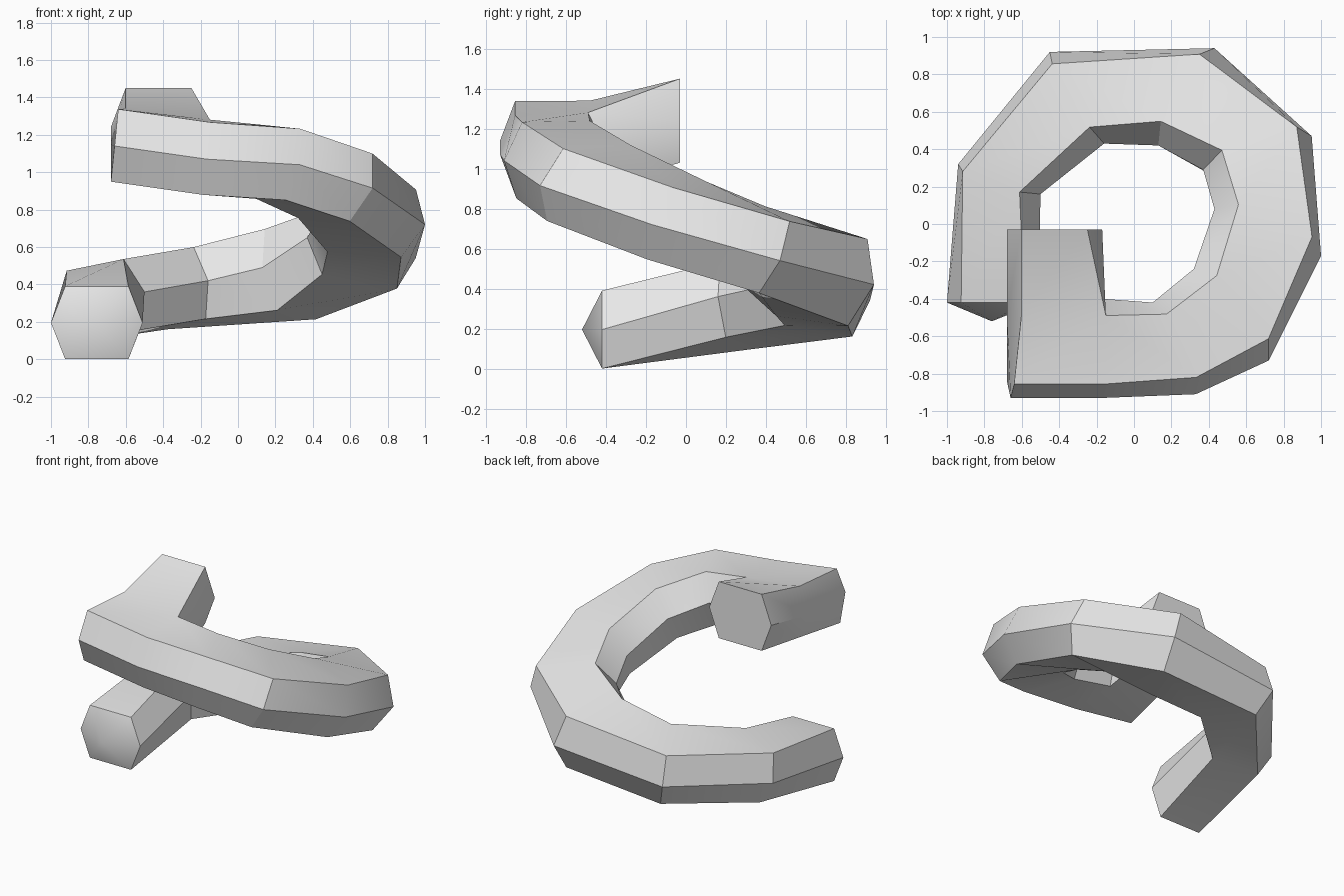
import bpy
import bmesh
import math
from mathutils import Vector

if "Cube" in bpy.data.objects:
    bpy.data.objects.remove(bpy.data.objects["Cube"], do_unlink=True)

FLAT = 0.345   # half width of the flat top, as a share of the full width

# Stations along the coil: outer edge, inner edge
stations = [
    ((-1.0, -.42, .195), (-.51, -.42, .195)),
    ((-.94, .32, .27), (-.50, .16, .36)),
    ((-.45, .92, .34), (-.16, .43, .42)),
    ((.43, .94, .42), (.13, .42, .49)),
    ((.95, .47, .54), (.37, .29, .65)),
    ((1.0, -.17, .72), (.43, .08, .76)),
    ((.72, -.73, .915), (.32, -.24, .94)),
    ((.33, -.91, 1.04), (.10, -.42, 1.05)),
    ((-.17, -.93, 1.07), (-.17, -.40, 1.09)),
]
stations = [(Vector(o), Vector(i)) for o, i in stations]


def hexagon(outer, inner, tangent, height):
    """Six-sided section: outer edge, top pair, inner edge, bottom pair."""
    mid, width = (outer + inner) / 2, outer - inner
    up = tangent.cross(width).normalized() * height
    if up.z < 0:
        up = -up
    w = width * FLAT
    return [outer, mid + w + up, mid - w + up, inner, mid - w - up, mid + w - up]


# Coil sections, each square to the path
mids = [(o + i) / 2 for o, i in stations]
rings = []
for k, (outer, inner) in enumerate(stations):
    if k == 0:
        tangent = Vector((0, 1, 0))
    elif k == len(stations) - 1:
        tangent = Vector((-1, 0, .1))
    else:
        tangent = mids[k + 1] - mids[k - 1]
    rings.append(hexagon(outer, inner, tangent, .225 if k == 3 else .195))

# Square corner: the outer half turns around the fixed inner half
back = Vector((0, 1, 0))
inner_half = rings[-1][2:5]


def corner(section):
    return [section[0], section[1], *inner_half, section[5]]


shifted = [p + Vector((-.49, 0, .07)) for p in rings[-1]]
turned = hexagon(Vector((-.68, -.48, 1.15)), Vector((-.17, -.48, 1.15)), back, .19)
rings += [corner(shifted), corner(turned)]
rings.append(hexagon(Vector((-.68, -.03, 1.24)), Vector((-.17, -.03, 1.24)), back, .21))

# Skin the sections, with a pointed start and a flat end
bm = bmesh.new()
loops = [[bm.verts.new(p) for p in ring] for ring in rings]
for a, b in zip(loops, loops[1:]):
    for j in range(6):
        n = (j + 1) % 6
        bm.faces.new((a[j], a[n], b[n], b[j]))
tip = bm.verts.new((-.76, -.52, .195))
for j in range(6):
    bm.faces.new((tip, loops[0][(j + 1) % 6], loops[0][j]))
bm.faces.new(loops[-1])
bmesh.ops.remove_doubles(bm, verts=bm.verts[:], dist=.0005)
bmesh.ops.recalc_face_normals(bm, faces=bm.faces[:])
mesh = bpy.data.meshes.new("coil")
bm.to_mesh(mesh)
bm.free()

coil = bpy.data.objects.new("coil", mesh)
bpy.context.collection.objects.link(coil)

# Plain grey
grey = bpy.data.materials.new("light grey")
grey.use_nodes = True
colour = (.8, .8, .8, 1)
grey.diffuse_color = colour
grey.node_tree.nodes["Principled BSDF"].inputs["Base Color"].default_value = colour
mesh.materials.append(grey)

bpy.context.view_layer.objects.active = coil
coil.select_set(True)
bpy.ops.object.shade_smooth_by_angle(angle=math.radians(30))
